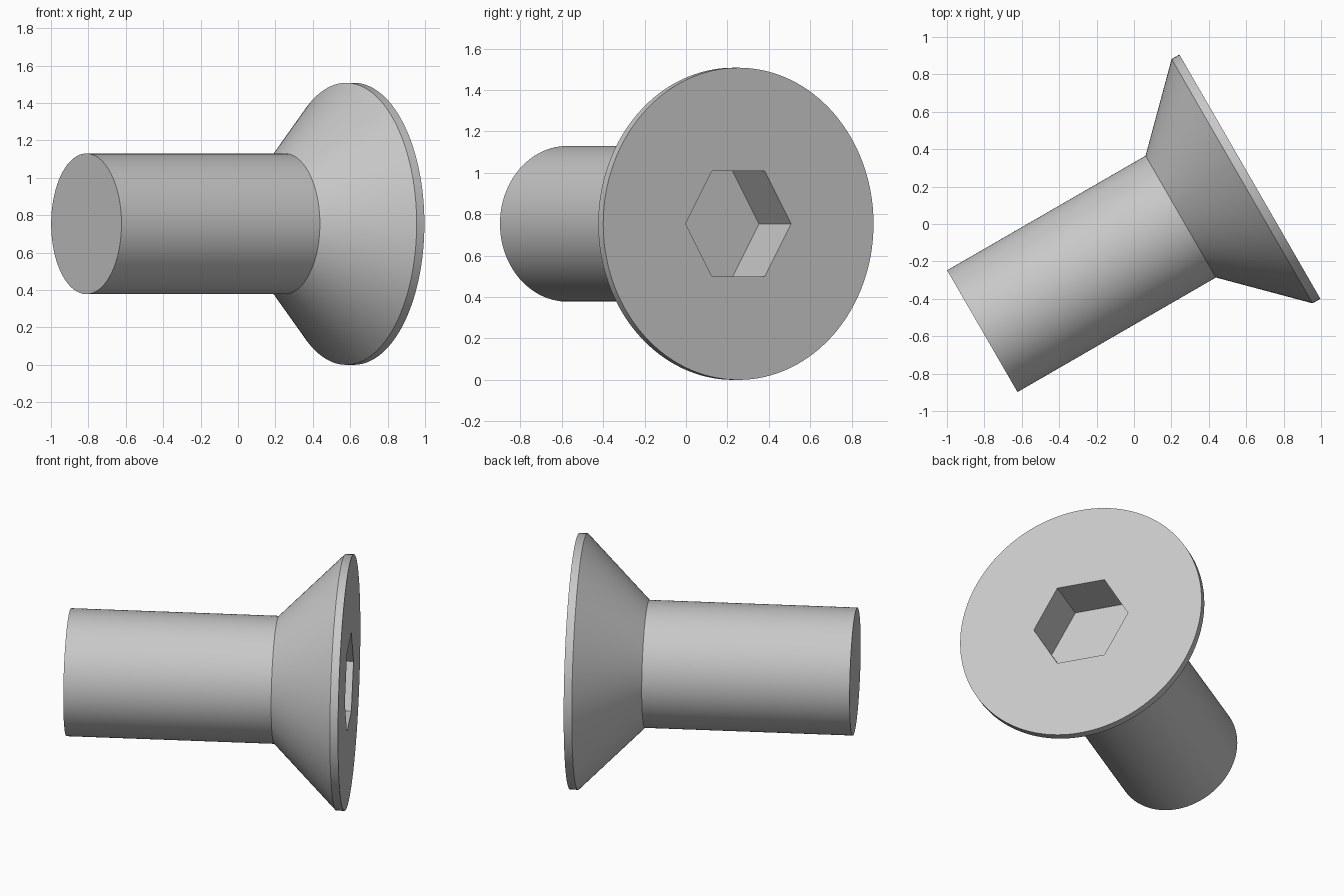
import bpy
import bmesh
from math import cos, sin, pi, radians
from mathutils import Matrix, Vector

cube = bpy.data.objects.get("Cube")
if cube:
    bpy.data.objects.remove(cube, do_unlink=True)

# Main dimensions, measured along the screw axis from the shank end
SHANK_RADIUS, HEAD_RADIUS, SOCKET_RADIUS = 0.376, 0.754, 0.294
CONE_START, RIM_START, LENGTH = 1.225, 1.604, 1.652
SOCKET_DEPTH = 0.31

# Single grey metal
steel = bpy.data.materials.new("grey_steel")
steel.use_nodes = True
grey = (0.58, 0.58, 0.58, 1)
steel.diffuse_color = grey
steel.node_tree.nodes["Principled BSDF"].inputs["Base Color"].default_value = grey

# Lying frame: local z is the screw axis, local y points up
angle = radians(30)
axis = Vector((cos(angle), sin(angle), 0))
side = Vector((-sin(angle), cos(angle), 0))
up = Vector((0, 0, 1))
frame = Matrix((side, up, axis)).transposed().to_4x4()
frame.translation = Vector((-0.811, -0.573, HEAD_RADIUS))


def lathe(name, profile, sides):
    """Closed solid from (radius, height) pairs around the screw axis."""
    bm = bmesh.new()
    rings = [[bm.verts.new((r * cos(2 * pi * i / sides), r * sin(2 * pi * i / sides), h))
              for i in range(sides)] for r, h in profile]
    for low, high in zip(rings, rings[1:]):
        for i in range(sides):
            j = (i + 1) % sides
            bm.faces.new((low[i], low[j], high[j], high[i]))
    bm.faces.new(rings[0][::-1])
    bm.faces.new(rings[-1])
    mesh = bpy.data.meshes.new(name)
    bm.to_mesh(mesh)
    bm.free()
    mesh.materials.append(steel)
    obj = bpy.data.objects.new(name, mesh)
    bpy.context.collection.objects.link(obj)
    obj.matrix_world = frame
    return obj


# Shank, conical head and thin rim in one solid
screw = lathe("countersunk_screw", [(SHANK_RADIUS, 0), (SHANK_RADIUS, CONE_START),
                                    (HEAD_RADIUS, RIM_START), (HEAD_RADIUS, LENGTH)], 128)

# Hexagonal socket cut into the head
cutter = lathe("socket_cutter", [(SOCKET_RADIUS, LENGTH - SOCKET_DEPTH),
                                 (SOCKET_RADIUS, LENGTH + 0.1)], 6)
cutter.hide_render = True
cut = screw.modifiers.new("socket", 'BOOLEAN')
cut.operation = 'DIFFERENCE'
cut.solver = 'EXACT'
cut.object = cutter

bpy.ops.object.select_all(action='DESELECT')
screw.select_set(True)
bpy.context.view_layer.objects.active = screw
bpy.ops.object.modifier_apply(modifier=cut.name)
bpy.data.objects.remove(cutter, do_unlink=True)

# Round walls smooth, rims and socket crisp
bpy.ops.object.shade_smooth_by_angle(angle=radians(30))
